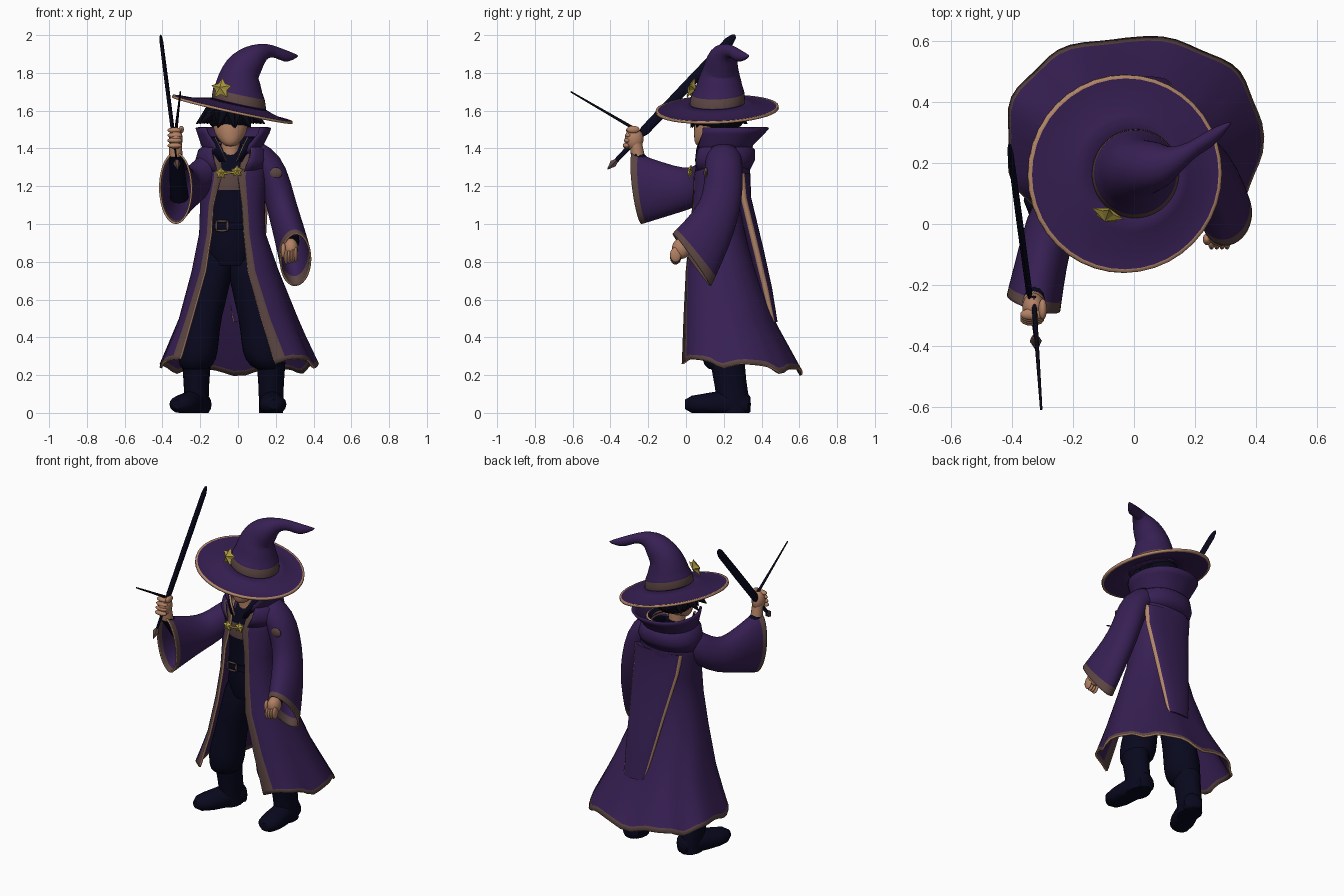
import bpy, bmesh, math
from mathutils import Vector

old = bpy.data.objects.get("Cube")
if old:
    bpy.data.objects.remove(old, do_unlink=True)


def material(name, *rgb):
    m = bpy.data.materials.new(name)
    m.use_nodes = True
    m.diffuse_color = (*rgb, 1)
    m.node_tree.nodes["Principled BSDF"].inputs["Base Color"].default_value = (*rgb, 1)
    return m


PURPLE = material("purple cloth", .038, .014, .087)
BROWN = material("brown trim", .105, .06, .055)
TAN = material("tan edging", .44, .24, .14)
NAVY = material("navy cloth", .0025, .0025, .013)
BLACK = material("black hair", .0025, .0025, .008)
SKIN = material("skin", .45, .22, .13)
GOLD = material("gold", .43, .33, .055)
CLOTH = [PURPLE, BROWN, TAN]


def finish(name, bm, mats, thick=0, subdiv=0, angle=50):
    """Turn a bmesh into a smooth shaded object; open shells get a trimmed rim."""
    bmesh.ops.recalc_face_normals(bm, faces=bm.faces)
    me = bpy.data.meshes.new(name)
    bm.to_mesh(me)
    bm.free()
    ob = bpy.data.objects.new(name, me)
    bpy.context.collection.objects.link(ob)
    for m in mats:
        me.materials.append(m)
    bpy.ops.object.select_all(action='DESELECT')
    ob.select_set(True)
    bpy.context.view_layer.objects.active = ob
    bpy.ops.object.shade_smooth_by_angle(angle=math.radians(angle))
    if subdiv:
        ob.modifiers.new("subdivide", 'SUBSURF').levels = subdiv
        ob.modifiers["subdivide"].render_levels = subdiv
    if thick:
        s = ob.modifiers.new("solidify", 'SOLIDIFY')
        s.thickness, s.offset, s.material_offset_rim = thick, 0, 1
    return ob


def loft(name, rings, mats, n=16, cap=True, thick=0, subdiv=0, rule=None):
    """Skin elliptical rings: (centre, x-ish radius, other radius, optional normal)."""
    bm = bmesh.new()
    rows = []
    for i, (c, ru, rv, *nrm) in enumerate(rings):
        a, b = rings[max(i - 1, 0)][0], rings[min(i + 1, len(rings) - 1)][0]
        w = Vector(nrm[0] if nrm else Vector(b) - Vector(a)).normalized()
        u = (Vector((1, 0, 0)) - w * w.x).normalized()
        v = w.cross(u)
        row = []
        for k in range(n):
            t = math.tau * k / n
            p = Vector(c) + u * ru * math.cos(t) + v * rv * math.sin(t)
            p.z = max(p.z, 0)
            row.append(bm.verts.new(p))
        rows.append(row)
    for i in range(len(rows) - 1):
        for k in range(n):
            j = (k + 1) % n
            f = bm.faces.new((rows[i][k], rows[i][j], rows[i + 1][j], rows[i + 1][k]))
            f.normal_update()
            if rule:
                f.material_index = rule(i, f)
    if cap:
        bm.faces.new(rows[0])
        bm.faces.new(rows[-1])
    return finish(name, bm, mats, thick, subdiv)


def shell(name, levels, power, mats=CLOTH, trim=False, flare=0, cols=44):
    """Open-fronted cloth: levels of (z, cx, cy, rx, ry, left edge x, right edge x)."""
    def sp(s, e):
        return math.copysign(min(abs(s), 1) ** e, s)
    bm = bmesh.new()
    us = [0, .035] + [.035 + .93 * k / cols for k in range(1, cols + 1)] + [1]
    rows = []
    for z, cx, cy, rx, ry, xl, xr in levels:
        a0 = math.asin(sp((xr - cx) / rx, power / 2))
        a1 = math.tau + math.asin(sp((xl - cx) / rx, power / 2))
        row = []
        drop = max(0, 1 - z) ** 2 * flare
        for u in us:
            a = a0 + (a1 - a0) * u
            s, c = math.sin(a), -math.cos(a)
            fold = 1 + .035 * drop * math.sin(9 * a)
            row.append(bm.verts.new((cx + rx * fold * sp(s, 2 / power),
                                     cy + ry * fold * sp(c, 2 / power),
                                     z - drop * (.06 * c + .06 * abs(math.sin(3.5 * a)) ** 6))))
        rows.append(row)
    for i in range(len(rows) - 1):
        for k in range(len(us) - 1):
            f = bm.faces.new((rows[i][k], rows[i][k + 1], rows[i + 1][k + 1], rows[i + 1][k]))
            f.material_index = int(trim and (k in (0, len(us) - 2) or i == len(rows) - 2))
    return finish(name, bm, mats, thick=.012)


def blob(name, c, r, mat):
    bm = bmesh.new()
    bmesh.ops.create_uvsphere(bm, u_segments=14, v_segments=9, radius=1)
    for v in bm.verts:
        v.co = Vector(c) + Vector(a * b for a, b in zip(v.co, r))
    return finish(name, bm, [mat])


def star(name, c, r, facing):
    """Five-pointed star with raised centre on both sides."""
    bm = bmesh.new()
    rim = []
    for k in range(10):
        t, q = math.tau * k / 10, r if k % 2 == 0 else r * .55
        rim.append(bm.verts.new((q * math.sin(t), q * math.cos(t), 0)))
    for h in (r * .4, -r * .4):
        mid = bm.verts.new((0, 0, h))
        for k in range(10):
            bm.faces.new((rim[k], rim[(k + 1) % 10], mid))
    ob = finish(name, bm, [GOLD], angle=20)
    ob.rotation_euler = Vector(facing).to_track_quat('Z', 'Y').to_euler()
    ob.location = c


def rod(name, a, b, r0, r1, mat, n=8):
    return loft(name, [(a, r0, r0), (b, r1, r1)], [mat], n)


# Robe, hood and collars
shell("robe", [(1.42, -.03, .2, .11, .1, -.1, .04), (1.36, -.02, .2, .18, .13, -.09, .02),
               (1.25, -.03, .19, .18, .145, -.09, 0), (1.1, -.03, .17, .165, .135, -.13, .02),
               (.95, -.03, .165, .17, .145, -.14, .03), (.75, -.015, .185, .225, .185, -.17, .05),
               (.5, 0, .225, .31, .245, -.24, .12), (.285, 0, .275, .405, .32, -.3, .19),
               (.262, 0, .28, .415, .33, -.31, .2)], 2.3, trim=True, flare=1)
shell("hood", [(1.43, -.03, .2, .12, .12, -.12, .06), (1.39, -.03, .2, .175, .16, -.14, .07),
               (1.34, -.03, .2, .19, .16, -.13, .06), (1.28, -.03, .19, .18, .14, -.11, .03)], 2.2)
shell("collar", [(1.35, -.03, .2, .13, .13, -.08, .02), (1.42, -.03, .2, .16, .15, -.12, .06),
                 (1.48, -.025, .225, .185, .185, -.16, .11),
                 (1.51, -.025, .235, .195, .2, -.17, .12)], 2.2, [PURPLE])
shell("shirt_collar", [(1.33, -.035, .17, .1, .12, -.06, -.01), (1.4, -.035, .18, .125, .13, -.09, .02),
                       (1.46, -.035, .2, .14, .14, -.12, .05)], 2.2, [NAVY, TAN])


# Bell sleeves with trimmed openings
def cuff(i, f):
    return int(i == 5)


loft("left_sleeve", [((.08, .2, 1.36), .08, .09), ((.16, .2, 1.32), .08, .095),
                     ((.205, .2, 1.2), .075, .1), ((.235, .18, 1.08), .075, .105),
                     ((.27, .12, .96), .08, .13, (.1, -.5, -.85)),
                     ((.303, .04, .824), .08, .168, (.1, -.8, -.58)),
                     ((.305, .03, .81), .08, .17, (.1, -.81, -.58))],
     CLOTH, 20, cap=False, thick=.01, subdiv=1, rule=cuff)
loft("right_sleeve", [((-.08, .2, 1.32), .09, .09), ((-.17, .16, 1.28), .08, .09),
                      ((-.23, .08, 1.21), .08, .1, (-.6, -.8, -.2)),
                      ((-.275, 0, 1.18), .08, .105, (-.35, -1, 0)),
                      ((-.305, -.13, 1.18), .08, .145, (-.25, -1, 0)),
                      ((-.328, -.245, 1.19), .088, .186, (-.3, -1, -.13)),
                      ((-.33, -.26, 1.19), .088, .19, (-.3, -1, -.13))],
     CLOTH, 20, cap=False, thick=.01, subdiv=1, rule=cuff)
rod("left_forearm", (.265, .12, 1), (.28, -.01, .9), .055, .045, NAVY, 12)
rod("right_forearm", (-.31, -.08, 1.14), (-.33, -.265, 1.37), .05, .034, NAVY, 12)
blob("left_shoulder_patch", (.2, .105, 1.27), (.035, .012, .03), BROWN)
blob("right_shoulder_patch", (-.24, .06, 1.29), (.035, .03, .014), BROWN)

# Tapered cape tail down the back, tan along both edges
loft("cape_tail", [((-.01, .29, 1.27), .17, .05, (0, 0, 1)), ((0, .305, 1.14), .16, .04, (0, 0, 1)),
                   ((.02, .37, .87), .125, .04, (0, 0, 1)), ((.035, .42, .66), .1, .036, (0, 0, 1)),
                   ((.048, .46, .48), .075, .025, (0, 0, 1))], CLOTH, 32,
     rule=lambda i, f: 2 if abs(f.normal.x) > .6 else 0)

# Body under the robe
loft("torso", [((-.04, .17, z), r, r * .85) for z, r in
               ((.78, .1), (.88, .13), (.96, .12), (1.1, .12), (1.18, .125), (1.28, .13), (1.37, .08), (1.42, .062))],
     [NAVY, BROWN], 20, rule=lambda i, f: int(i == 4))
loft("neck", [((-.04, .15, 1.35), .05, .05), ((-.04, .15, 1.48), .05, .05)], [SKIN])
loft("belt", [((-.04, .17, .97), .128, .11), ((-.04, .17, 1.01), .127, .11)], [NAVY], 20)
for dx, dz in ((-.03, 0), (.03, 0), (0, .025), (0, -.025)):
    s = (.007, .006, .03) if dx else (.034, .006, .007)
    blob("buckle_bar", (-.085 + dx, .06, .99 + dz), s, BROWN)

# Legs and boots
legs = {"right": [(-.1, .9, .09), (-.13, .7, .1), (-.185, .5, .095), (-.21, .37, .11), (-.215, .28, .105), (-.23, .22, .075)],
        "left": [(.02, .9, .09), (.05, .7, .1), (.1, .5, .095), (.125, .37, .11), (.135, .28, .105), (.165, .22, .07)]}
for side, pts in legs.items():
    loft(side + "_trouser_leg", [((x, .19, z), r, r * 1.05, (0, 0, 1)) for x, z, r in pts], [NAVY], subdiv=1)
    hx, d = (.175, Vector((.06, -1, 0))) if side == "left" else (-.22, Vector((-.4, -.9, 0)))
    heel = Vector((hx, .25, 0))
    loft(side + "_boot_shaft", [((hx, .22, .27), .076, .09), ((hx, .235, .16), .068, .085),
                                ((hx, .25, .06), .064, .085), ((hx, .25, 0), .064, .085)], [NAVY])
    loft(side + "_boot_foot", [(heel + d * t + Vector((0, 0, .045)), w, h, d) for t, w, h in
                               ((-.09, .03, .04), (-.075, .055, .06), (0, .064, .085), (.08, .068, .07),
                                (.16, .072, .056), (.22, .06, .046), (.255, .025, .025))], [NAVY])

# Head and spiky hair
loft("head", [((-.04, y, z), r, r * 1.05, (0, 0, 1)) for y, z, r in
              ((.085, 1.41, .025), (.1, 1.435, .055), (.135, 1.48, .09), (.145, 1.55, .1), (.15, 1.63, .08))], [SKIN], subdiv=1)
blob("hair", (-.04, .17, 1.58), (.128, .145, .11), BLACK)
for k in range(18):
    a = math.tau * k / 18
    out = Vector((math.sin(a), -math.cos(a), 0))
    base = Vector((-.04, .16, 1.59)) + out * .1
    front = out.y < -.5
    tip = base + out * (.035 if front else .065) + Vector((.02 * (-1) ** k, 0, -.08 if front else -.06))
    rod("hair_spike", base, tip, .045, .002, BLACK, 6)

# Hat
tilt = (.22, -.04, 1)
loft("hat_brim", [((x, .165, z), r, r, tilt) for x, z, r in
                  ((.005, 1.635, .13), (-.01, 1.62, .19), (-.025, 1.608, .26), (-.03, 1.606, .314), (-.03, 1.607, .326))],
     [PURPLE, TAN, TAN], 40, cap=False, thick=.014, rule=lambda i, f: int(i == 3))
loft("hat_crown", [((.005, .165, 1.615), .152, .152, tilt), ((.005, .165, 1.635), .15, .15, tilt),
                   ((.005, .17, 1.697), .143, .143, tilt), ((.005, .175, 1.712), .128, .128, tilt),
                   ((.005, .18, 1.77), .115, .115), ((.02, .185, 1.82), .1, .093),
                   ((.065, .19, 1.865), .085, .085), ((.105, .2, 1.9), .06, .07),
                   ((.15, .22, 1.92), .042, .042), ((.2, .25, 1.912), .024, .03),
                   ((.25, .28, 1.887), .028, .035), ((.285, .31, 1.887), .018, .022),
                   ((.32, .335, 1.89), .003, .003)],
     CLOTH, 20, subdiv=1, rule=lambda i, f: int(i == 1))
star("hat_star", (-.088, .03, 1.717), .06, (-.35, -1, .3))

# Clasp at the throat
star("left_clasp", (-.005, .02, 1.28), .036, (0, -1, .2))
star("right_clasp", (-.09, .02, 1.27), .036, (0, -1, .2))
rod("clasp_chain", (-.09, .02, 1.265), (-.005, .02, 1.275), .006, .006, GOLD)

# Hands
blob("left_palm", (.28, -.025, .87), (.04, .05, .055), SKIN)
blob("right_palm", (-.33, -.275, 1.45), (.038, .05, .06), SKIN)
for k in range(4):
    blob("left_finger", (.255 + .017 * k, -.055, .825 + .004 * k), (.012, .03, .04), SKIN)
    blob("right_finger", (-.335, -.315 + .006 * k, 1.415 + .027 * k), (.04, .02, .015), SKIN)
blob("left_thumb", (.24, -.05, .86), (.014, .02, .04), SKIN)
blob("right_thumb", (-.3, -.28, 1.5), (.014, .035, .02), SKIN)
rod("right_wrist", (-.33, -.255, 1.36), (-.33, -.27, 1.45), .036, .032, SKIN, 12)

# Sword held back over the shoulder, and wand pointing forward
hilt, point = Vector((-.325, -.37, 1.335)), Vector((-.41, .26, 2))
loft("sword_blade", [(hilt.lerp(point, t), w * .4, w) for t, w in
                     ((0, .012), (.2, .014), (.24, .026), (.6, .027), (.95, .025), (.99, .015), (1, .004))], [NAVY], 8)
loft("sword_pommel", [(hilt, .012, .012), ((-.323, -.385, 1.32), .02, .022), ((-.32, -.415, 1.29), .003, .003)], [BROWN], 6)
rod("wand", (-.33, -.24, 1.485), (-.305, -.61, 1.7), .009, .004, BLACK)
